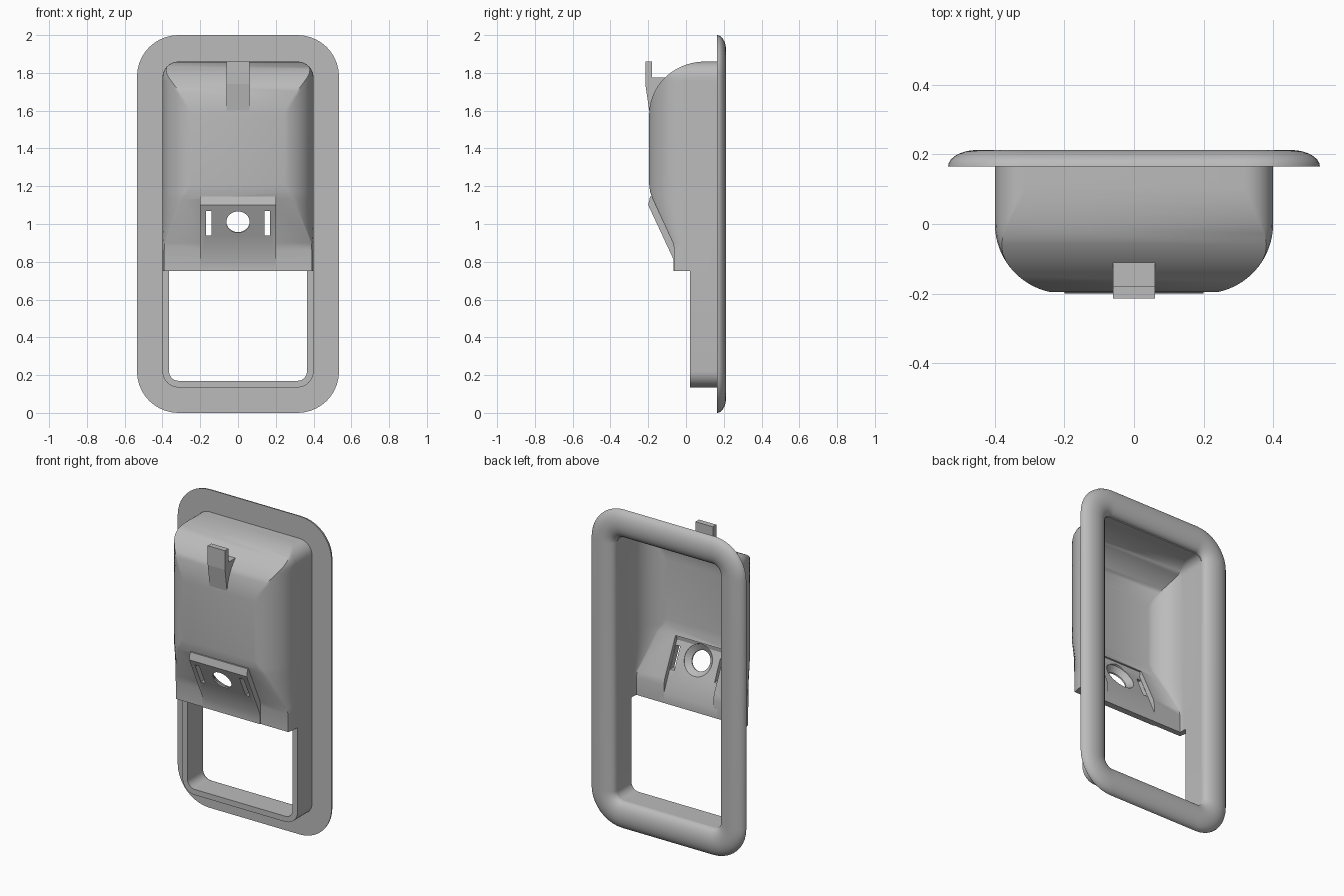
import bpy, bmesh
from math import sin, cos, pi, asin, sqrt, atan2
from mathutils import Matrix

if "Cube" in bpy.data.objects:
    bpy.data.objects.remove(bpy.data.objects["Cube"])

grey = bpy.data.materials.new("satin_grey")
grey.use_nodes = True
GREY = (0.5, 0.5, 0.5, 1)
grey.diffuse_color = GREY
grey.node_tree.nodes["Principled BSDF"].inputs["Base Color"].default_value = GREY

BACK = 0.165   # plane where the tub meets the flange
WALL = 0.035   # wall thickness


def finish(bm, name):
    bmesh.ops.recalc_face_normals(bm, faces=bm.faces[:])
    mesh = bpy.data.meshes.new(name)
    bm.to_mesh(mesh)
    bm.free()
    obj = bpy.data.objects.new(name, mesh)
    bpy.context.collection.objects.link(obj)
    mesh.materials.append(grey)
    return obj


def strip(bm, a, b, closed):
    n = len(a)
    for i in range(n if closed else n - 1):
        j = (i + 1) % n
        bm.faces.new((a[i], a[j], b[j], b[i]))


def rings_to_verts(bm, rings):
    return [[bm.verts.new(p) for p in ring] for ring in rings]


def prism(name, profile, x0, x1):
    """Extrude a (y, z) outline along x."""
    bm = bmesh.new()
    a, b = rings_to_verts(bm, [[(x, y, z) for y, z in profile] for x in (x0, x1)])
    strip(bm, a, b, True)
    bm.faces.new(a)
    bm.faces.new(b)
    return finish(bm, name)


def box(name, x0, x1, y0, y1, z0, z1):
    return prism(name, [(y0, z0), (y1, z0), (y1, z1), (y0, z1)], x0, x1)


def cut(obj, cutter):
    mod = obj.modifiers.new("cut", "BOOLEAN")
    mod.operation = "DIFFERENCE"
    mod.solver = "EXACT"
    mod.object = cutter
    cutter.hide_render = True
    cutter.hide_set(True)


def smooth(obj, degrees):
    bpy.ops.object.select_all(action="DESELECT")
    obj.select_set(True)
    bpy.context.view_layer.objects.active = obj
    bpy.ops.object.shade_smooth_by_angle(angle=degrees * pi / 180)


def rounded_rect(inset, y, steps=10):
    r = 0.22 - inset
    pts = []
    for q, (sx, sz) in enumerate([(1, 1), (-1, 1), (-1, -1), (1, -1)]):
        for k in range(steps + 1):
            t = (q + k / steps) * pi / 2
            pts.append((sx * 0.315 + r * cos(t), y, 1 + sz * 0.78 + r * sin(t)))
    return pts


# Flange: half-elliptical bead with a flat front
bm = bmesh.new()
N = 14
loops = rings_to_verts(bm, [
    rounded_rect(0.085 * (1 - cos(pi * k / N)), BACK + 0.048 * sin(pi * k / N))
    for k in range(N + 1)])
for k in range(N + 1):
    strip(bm, loops[k], loops[(k + 1) % (N + 1)], True)
smooth(finish(bm, "flange"), 40)


# Tub: domed hood lofted upwards, inner and outer skins
def hood_profile(t):
    rows = [(0.75, -0.06), (0.86, -0.06), (0.9, -0.069), (1.13, -0.176),
            (1.17, -0.19), (1.21, -0.195)]
    rows = [(z, y + t) for z, y in rows]
    for k in range(15):
        a = k / 14 * pi / 2
        rows.append((1.58 + (0.28 - t) * sin(a), 0.1 - (0.295 - t) * cos(a)))
    return rows


def hood_section(z, front, t, steps=10):
    half = 0.4 - t
    if z > 1.775:
        r = 0.085 - t
        half += sqrt(max(0, r * r - (z - 1.775) ** 2)) - r
    r = 0.2 - t
    start = max(0, front + 0.03)
    end = asin(min(1, (start - front) / r))
    side = [(half, BACK, z)]
    for k in range(steps + 1):
        a = end * k / steps
        side.append((half - r + r * cos(a), start - r * sin(a), z))
    return side + [(-x, y, zz) for x, y, zz in reversed(side)]


bm = bmesh.new()
skins = []
for t in (0, WALL):
    skin = rings_to_verts(bm, [hood_section(z, y, t) for z, y in hood_profile(t)])
    for lower, upper in zip(skin, skin[1:]):
        strip(bm, lower, upper, False)
    bm.faces.new(skin[-1])
    skins.append(skin)
outer, inner = skins
strip(bm, outer[0], inner[0], False)
for e in (0, -1):
    strip(bm, [r[e] for r in outer], [r[e] for r in inner], False)
bm.faces.new((outer[-1][0], outer[-1][-1], inner[-1][-1], inner[-1][0]))
hood = finish(bm, "hood")
cut(hood, box("pad_opening_cutter", -0.172, 0.172, -0.3, 0.1, 0.7, 1.13))
smooth(hood, 45)


# Lower wall: shallow U around the open window
def u_path(inset, y):
    lower = [p for p in rounded_rect(inset, y) if p[2] < 0.7]
    half = 0.535 - inset
    return [(-half, y, 0.75)] + lower + [(half, y, 0.75)]


bm = bmesh.new()
loops = rings_to_verts(bm, [u_path(i, y) for i, y in
                            [(0.135, BACK), (0.135, 0.02), (0.17, 0.02), (0.17, BACK)]])
for k in range(4):
    strip(bm, loops[k], loops[(k + 1) % 4], False)
for e in (0, -1):
    bm.faces.new([r[e] for r in loops])
smooth(finish(bm, "lower_wall"), 40)

# Mounting pad: sloped plate with a countersunk hole and two slots
pad = prism("mounting_pad", [
    (-0.19, 1.145), (-0.2, 1.1), (-0.065, 0.81), (-0.065, 0.75),
    (-0.025, 0.75), (-0.025, 0.81), (-0.155, 1.1), (-0.15, 1.145)], -0.2, 0.2)

bm = bmesh.new()
SIDES = 32
loops = rings_to_verts(bm, [
    [(r * cos(2 * pi * k / SIDES), r * sin(2 * pi * k / SIDES), s) for k in range(SIDES)]
    for s, r in [(-0.1, 0.062), (0.008, 0.062), (0.038, 0.095), (0.1, 0.095)]])
for a, b in zip(loops, loops[1:]):
    strip(bm, a, b, True)
bm.faces.new(loops[0])
bm.faces.new(loops[-1])
tilt = atan2(0.135, 0.29)
bm.transform(Matrix.Translation((0, -0.158, 1.01)) @ Matrix.Rotation(tilt - pi / 2, 4, "X"))
cut(pad, finish(bm, "screw_hole_cutter"))
for side, x in (("right", -0.155), ("left", 0.155)):
    cut(pad, box(side + "_slot_cutter", x - 0.015, x + 0.015, -0.3, 0.1, 0.94, 1.07))
smooth(pad, 30)

# Locating tab on the dome
prism("locating_tab", [
    (-0.215, 1.86), (-0.18, 1.86), (-0.18, 1.775), (-0.1, 1.775),
    (-0.1, 1.755), (-0.16, 1.68), (-0.18, 1.6), (-0.195, 1.6), (-0.215, 1.74)],
    -0.06, 0.06)
